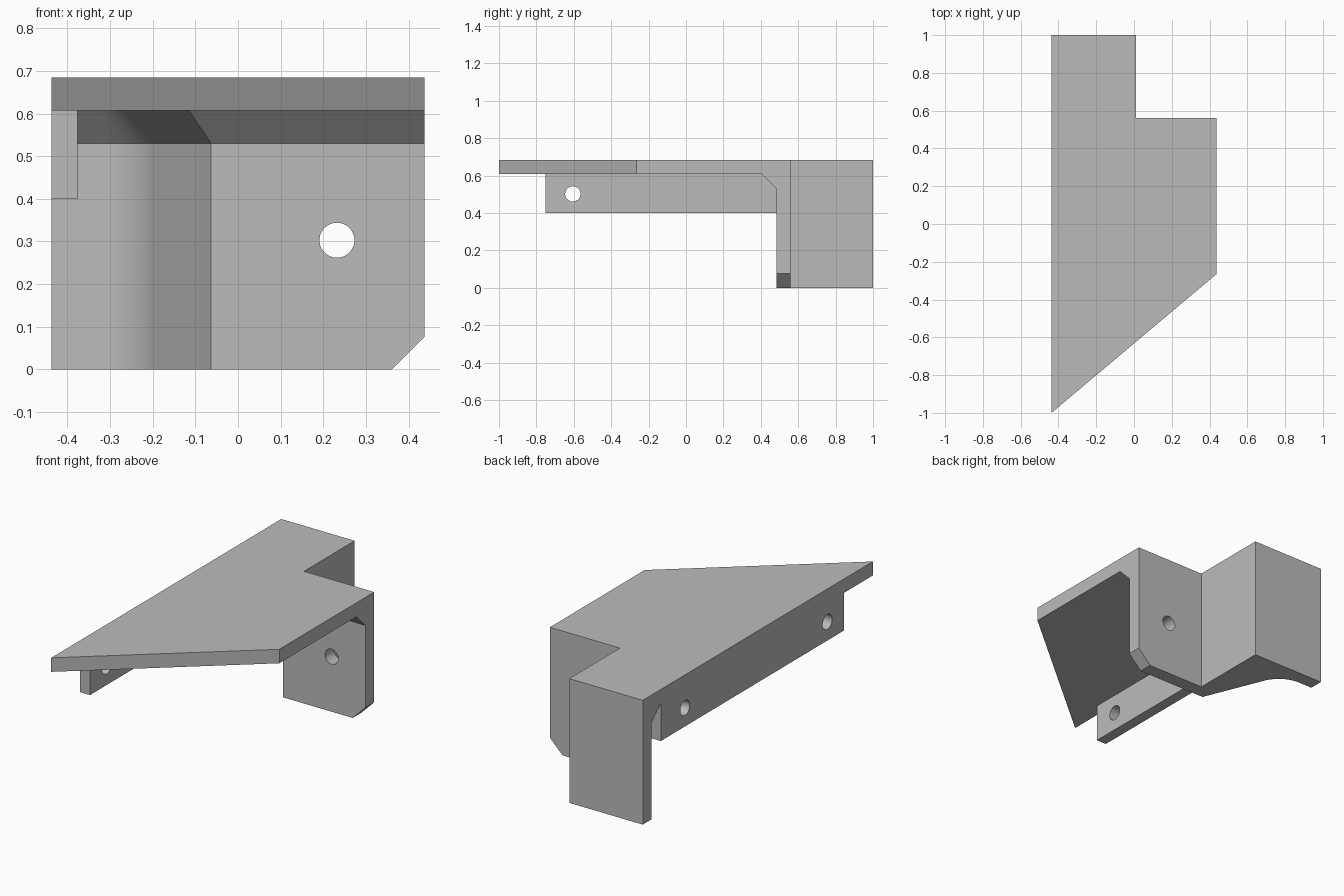
import bpy, bmesh, math
from mathutils import Matrix, Vector

if "Cube" in bpy.data.objects:
    bpy.data.objects.remove(bpy.data.objects["Cube"])

W, TOP, UNDER = 0.437, 0.684, 0.607   # half width, plate top and underside
CH = 0.077                            # wall thickness and chamfer size

grey = bpy.data.materials.new("plain grey")
grey.use_nodes = True
grey.diffuse_color = (0.5, 0.5, 0.5, 1)
grey.node_tree.nodes["Principled BSDF"].inputs["Base Color"].default_value = (0.5, 0.5, 0.5, 1)


def loft(name, rings):
    """Closed solid through rings of equal point count."""
    bm = bmesh.new()
    loops = [[bm.verts.new(p) for p in ring] for ring in rings]
    for a, b in zip(loops, loops[1:]):
        for i in range(len(a)):
            j = (i + 1) % len(a)
            bm.faces.new((a[i], a[j], b[j], b[i]))
    bm.faces.new(loops[0])
    bm.faces.new(loops[-1])
    bmesh.ops.recalc_face_normals(bm, faces=bm.faces)
    mesh = bpy.data.meshes.new(name)
    bm.to_mesh(mesh)
    bm.free()
    mesh.materials.append(grey)
    ob = bpy.data.objects.new(name, mesh)
    bpy.context.collection.objects.link(ob)
    return ob


def at_z(points, z):
    return [(x, y, z) for x, y in points]


def drill(name, centre, axis, r=0.041):
    """Round cutter along the given axis."""
    turn = Vector((0, 0, 1)).rotation_difference(Vector(axis)).to_matrix().to_4x4()
    place = Matrix.Translation(centre) @ turn
    angles = [math.tau * i / 48 for i in range(48)]
    return loft(name, [[place @ Vector((r * math.cos(a), r * math.sin(a), h))
                        for a in angles] for h in (-0.07, 0.07)])


def combine(target, tool, operation):
    bpy.context.view_layer.objects.active = target
    mod = target.modifiers.new(operation, 'BOOLEAN')
    mod.object, mod.operation, mod.solver = tool, operation, 'EXACT'
    bpy.ops.object.modifier_apply(modifier=mod.name)
    bpy.data.objects.remove(tool)


def wall_outline(inset):
    """Stepped wall footprint, its inner side offset into the room."""
    slant = math.radians(22)
    back = 0.923
    start = Vector((-0.2, 0.48 + 0.137 / math.tan(slant)))
    radius = (back - start.y) / (1 - math.sin(slant))
    cx, cy = start.x - radius * math.cos(slant), back - radius
    r = radius - inset
    n = 16
    arc = []
    for i in range(n + 1):
        a = math.pi / 2 + (slant - math.pi / 2) * i / n
        arc.append((cx + r * math.cos(a), cy + r * math.sin(a)))
    mitre = inset * math.cos(slant) / (1 + math.sin(slant))
    return ([(W, 0.56), (0.01, 0.56), (0.01, 1), (-W, 1), (-W, back - inset)] + arc
            + [(-0.063 - mitre, 0.483 - inset), (W, 0.483 - inset)])


# Top plate with slanted front and notched back corner
plan = [(-W, 1), (0.01, 1), (0.01, 0.56), (W, 0.56), (W, -0.265), (-W, -1)]
bracket = loft("bracket", [at_z(plan, UNDER), at_z(plan, TOP)])

# Stepped wall flaring into the plate with a chamfer
straight, flared = wall_outline(0), wall_outline(CH)
wall = loft("stepped_wall", [at_z(straight, 0), at_z(straight, UNDER - CH), at_z(flared, UNDER)])

# Bottom corner cut and hole of the wall
corner = [(W - CH, 0), (W + 0.1, CH + 0.1), (W + 0.1, -0.1), (W - CH - 0.1, -0.1)]
combine(wall, loft("corner_cutter", [[(x, y, z) for x, z in corner] for y in (0.4, 0.6)]), 'DIFFERENCE')
combine(wall, drill("wall_drill", (0.232, 0.52, 0.303), (0, 1, 0)), 'DIFFERENCE')

# Side rail with two holes
rail_side = [(-0.75, 0.4), (0.843, 0.4), (0.843, UNDER), (-0.75, UNDER)]
rail = loft("side_rail", [[(x, y, z) for y, z in rail_side] for x in (-W, -0.376)])
for y in (-0.605, 0.633):
    combine(rail, drill("rail_drill", (-0.407, y, 0.502), (1, 0, 0)), 'DIFFERENCE')

# Join everything into one solid
combine(bracket, wall, 'UNION')
combine(bracket, rail, 'UNION')
bpy.ops.object.select_all(action='DESELECT')
bracket.select_set(True)
bpy.context.view_layer.objects.active = bracket
bpy.ops.object.shade_smooth_by_angle(angle=math.radians(20))
